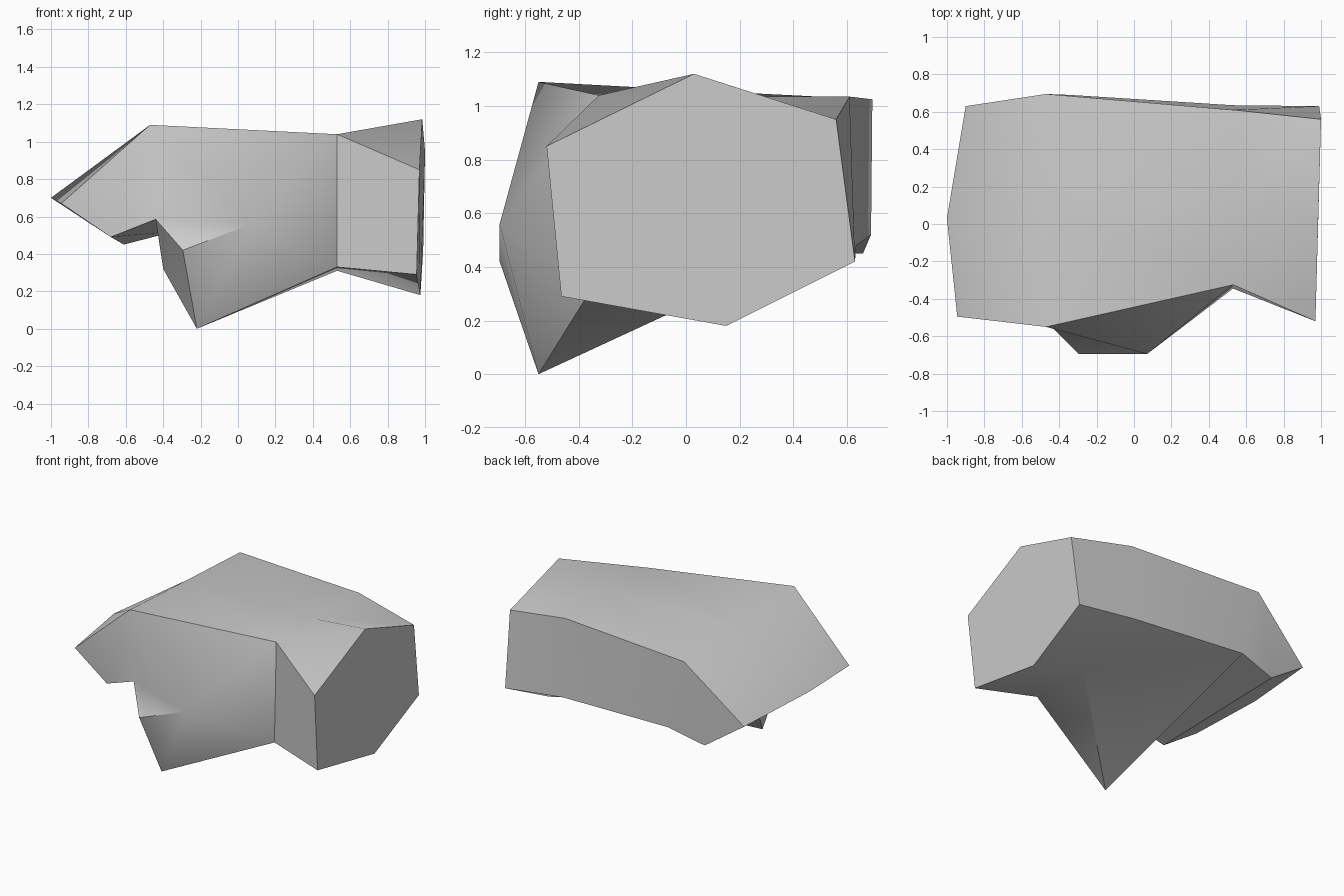
import bpy, bmesh, math

old = bpy.data.objects.get("Cube")
if old:
    bpy.data.objects.remove(old, do_unlink=True)


def make_material(name, colour):
    mat = bpy.data.materials.new(name)
    mat.use_nodes = True
    mat.diffuse_color = colour
    mat.node_tree.nodes["Principled BSDF"].inputs["Base Color"].default_value = colour
    return mat


bm = bmesh.new()


def ring(*points):
    """Add one cross-section of the rock and return its corners."""
    return [bm.verts.new(p) for p in points]


def face(*corners):
    bm.faces.new(corners)


def strip(first, second):
    """Join two matching chains of corners with quads."""
    for i in range(len(first) - 1):
        face(first[i], first[i + 1], second[i + 1], second[i])


# Flat broken end: crown, front top, front foot, keel, back foot, back top
end = ring((.985, .03, 1.12), (.97, -.52, .85), (.955, -.465, .29),
           (.975, .15, .18), (.99, .63, .42), (1, .56, .95))
face(*end)

# Narrow waist, with the same order of corners
waist = ring((.53, .12, 1.035), (.53, -.325, 1.04), (.53, -.345, .33),
             (.53, .12, .31), (.53, .635, .48), (.53, .61, 1.035))
strip(end + end[:1], waist + waist[:1])
crown, front_top, front_foot, keel, back_foot, back_top = waist

# Shoulder section above the downward spur
peak, ridge, rear_peak = ring((-.47, -.55, 1.09), (-.47, .1, 1.055), (-.47, .695, 1.025))
spur, spur_back, rear_foot = ring((-.22, -.55, 0), (-.4, -.23, .32), (-.34, .69, .52))
notch, bulge_left, bulge_right = ring((-.44, -.55, .585), (-.295, -.695, .42),
                                      (.07, -.695, .56))

# Top and back of the body
strip([front_top, crown, back_top, back_foot], [peak, ridge, rear_peak, rear_foot])

# Bulging front
face(peak, front_top, bulge_right)
face(peak, bulge_right, notch)
face(notch, bulge_right, bulge_left)
face(front_top, front_foot, bulge_right)
face(bulge_right, front_foot, spur)
face(bulge_right, spur, bulge_left)

# Underside and the side wall of the spur
face(front_foot, keel, spur)
face(keel, spur_back, spur)
face(keel, rear_foot, spur_back)
face(keel, back_foot, rear_foot)
face(notch, bulge_left, spur_back)
face(bulge_left, spur, spur_back)
face(notch, spur_back, rear_foot)

# Pointed nose
nose = ring((-.945, -.495, .67), (-1, .03, .7), (-.9, .63, .65))
chin_front, chin_back = ring((-.68, -.51, .49), (-.61, .66, .45))
strip([peak, ridge, rear_peak], nose)
face(peak, nose[0], chin_front, notch)
face(rear_peak, nose[2], chin_back, rear_foot)
face(chin_front, chin_back, rear_foot, notch)
face(nose[0], nose[1], chin_front)
face(nose[1], chin_back, chin_front)
face(nose[1], nose[2], chin_back)

bmesh.ops.recalc_face_normals(bm, faces=bm.faces)
mesh = bpy.data.meshes.new("rock")
bm.to_mesh(mesh)
bm.free()

rock = bpy.data.objects.new("rock", mesh)
bpy.context.collection.objects.link(rock)
mesh.materials.append(make_material("stone grey", (.6, .6, .6, 1)))

# Smooth faces with crisp outer edges
bpy.ops.object.select_all(action="DESELECT")
rock.select_set(True)
bpy.context.view_layer.objects.active = rock
bpy.ops.object.shade_smooth_by_angle(angle=math.radians(50))
